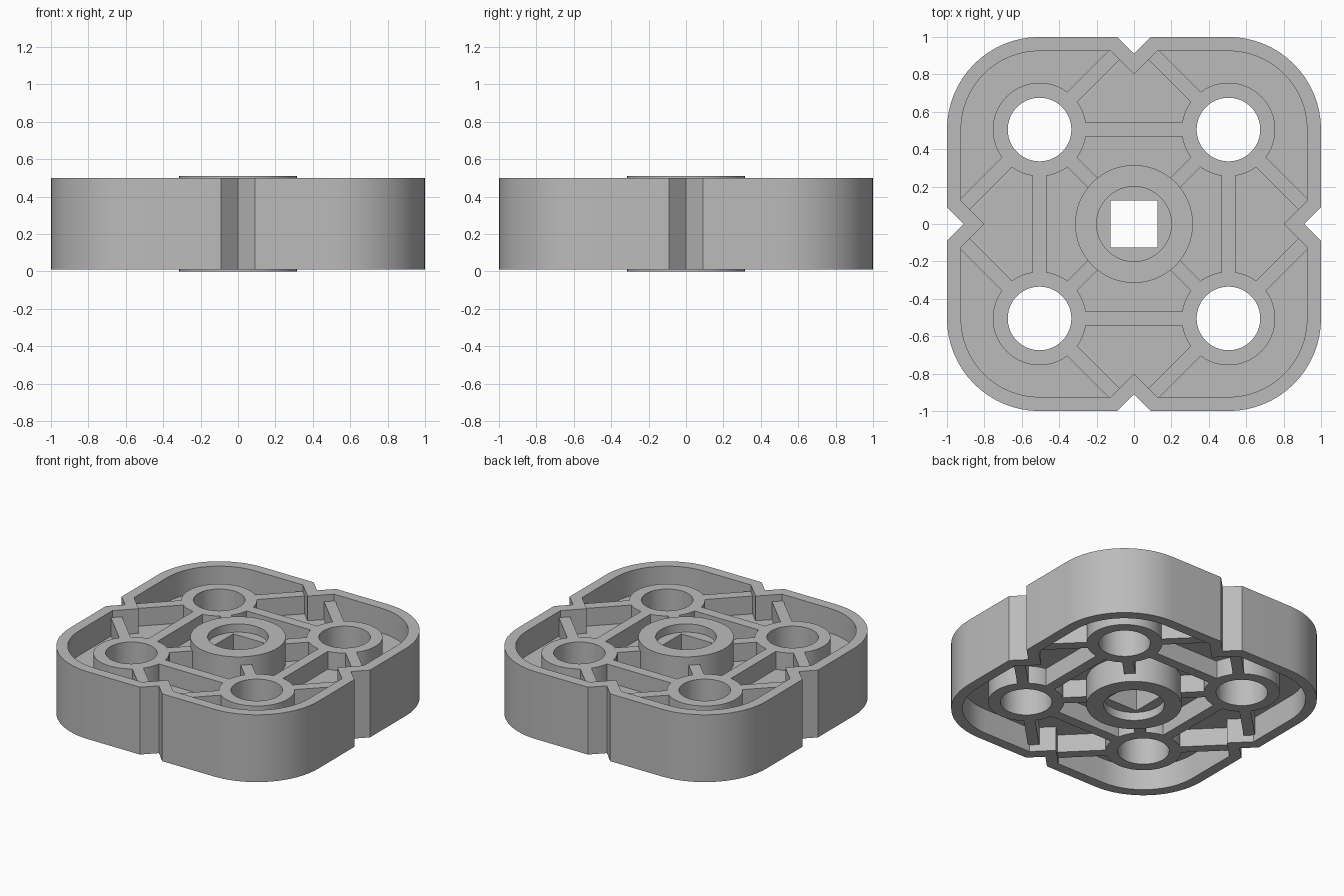
import bpy, bmesh
from math import pi, cos, sin, atan2
from mathutils import Vector

if "Cube" in bpy.data.objects:
    bpy.data.objects.remove(bpy.data.objects["Cube"], do_unlink=True)

# Single grey material
grey = bpy.data.materials.new("plain_grey")
grey.use_nodes = True
grey.diffuse_color = (0.5, 0.5, 0.5, 1)
grey.node_tree.nodes["Principled BSDF"].inputs["Base Color"].default_value = (0.5, 0.5, 0.5, 1)

SEG = 64
POST = 0.505          # post offset from the centre on both axes
RIB = 0.075           # rib and wall thickness
LOW, HIGH = 0.06, 0.45
SIGNS = [(1, 1), (-1, 1), (-1, -1), (1, -1)]


def finish(name, bm, smooth=True):
    bmesh.ops.recalc_face_normals(bm, faces=bm.faces)
    mesh = bpy.data.meshes.new(name)
    bm.to_mesh(mesh)
    bm.free()
    obj = bpy.data.objects.new(name, mesh)
    bpy.context.collection.objects.link(obj)
    mesh.materials.append(grey)
    if smooth:
        bpy.ops.object.select_all(action="DESELECT")
        obj.select_set(True)
        bpy.context.view_layer.objects.active = obj
        bpy.ops.object.shade_smooth_by_angle(angle=pi / 6)
    return obj


def circle(r, cx=0, cy=0):
    return [(cx + r * cos(2 * pi * i / SEG), cy + r * sin(2 * pi * i / SEG)) for i in range(SEG)]


def square(half):
    pts = []
    for x, y in circle(1):
        k = half / max(abs(x), abs(y))
        pts.append((x * k, y * k))
    return pts


def outline(inset, apex, shoulder):
    """Rounded square with a V notch in the middle of every side."""
    side, radius, pts = 1 - inset, 1 - POST - inset, []
    for q in range(4):
        quarter = [(apex, 0), (side, shoulder)]
        for i in range(17):
            a = pi / 2 * i / 16
            quarter.append((POST + radius * cos(a), POST + radius * sin(a)))
        quarter.append((shoulder, side))
        c, s = round(cos(q * pi / 2)), round(sin(q * pi / 2))
        pts += [(x * c - y * s, x * s + y * c) for x, y in quarter]
    return pts


def add_ring(bm, outer, inner, z0, z1):
    loops = [[bm.verts.new((x, y, z)) for x, y in pts]
             for pts, z in ((outer, z0), (outer, z1), (inner, z1), (inner, z0))]
    n = len(outer)
    for k in range(4):
        a, b = loops[k], loops[(k + 1) % 4]
        for i in range(n):
            j = (i + 1) % n
            bm.faces.new((a[i], a[j], b[j], b[i]))


def add_prism(bm, pts, z0, z1):
    lo = [bm.verts.new((x, y, z0)) for x, y in pts]
    hi = [bm.verts.new((x, y, z1)) for x, y in pts]
    bm.faces.new(lo[::-1])
    bm.faces.new(hi)
    for i in range(len(pts)):
        j = (i + 1) % len(pts)
        bm.faces.new((lo[i], lo[j], hi[j], hi[i]))


def add_rib(bm, start, end):
    a, b = Vector(start), Vector(end)
    d = (b - a).normalized() * RIB / 2
    n = Vector((-d.y, d.x))
    add_prism(bm, [a - n, b - n, b + n, a + n], LOW, HIGH)


# Outer wall
outer, inner = outline(0, 0.91, 0.09), outline(RIB, 0.8, 0.125)
bm = bmesh.new()
add_ring(bm, outer, inner, 0.01, 0.5)
finish("outer_wall", bm)

# Middle web with openings for the posts and the hub
bm = bmesh.new()
add_prism(bm, outline(0.04, 0.855, 0.105), 0.19, 0.32)
web = finish("middle_web", bm, smooth=False)
bm = bmesh.new()
add_prism(bm, circle(0.25), -0.1, 0.6)
for sx, sy in SIGNS:
    add_prism(bm, circle(0.21, sx * POST, sy * POST), -0.1, 0.6)
cutter = finish("web_cutter", bm, smooth=False)
cutter.hide_render = True
cut = web.modifiers.new("openings", "BOOLEAN")
cut.operation, cut.solver, cut.object = "DIFFERENCE", "EXACT", cutter
bpy.context.view_layer.objects.active = web
bpy.ops.object.modifier_apply(modifier=cut.name)
bpy.data.objects.remove(cutter, do_unlink=True)

# Hub ring and its recessed core with a square hole
bm = bmesh.new()
add_ring(bm, circle(0.315), circle(0.2), 0, 0.51)
finish("hub_ring", bm)
bm = bmesh.new()
add_ring(bm, circle(0.205), square(0.125), LOW, HIGH)
finish("hub_core", bm)

# Four hollow posts
for i, (sx, sy) in enumerate(SIGNS):
    bm = bmesh.new()
    add_ring(bm, circle(0.25, sx * POST, sy * POST), circle(0.17, sx * POST, sy * POST), LOW, HIGH)
    finish(f"post_{i + 1}", bm)

# Ribs joining posts to each other, to the hub and to the notches
bm = bmesh.new()
grip = 0.24
diag = grip * cos(pi / 4)
for s in (1, -1):
    add_rib(bm, (grip - POST, s * POST), (POST - grip, s * POST))
    add_rib(bm, (s * POST, grip - POST), (s * POST, POST - grip))
for sx, sy in SIGNS:
    hub = 0.305 * cos(pi / 4)
    add_rib(bm, (sx * hub, sy * hub), (sx * (POST - diag), sy * (POST - diag)))
    add_rib(bm, (sx * (POST - diag), sy * (POST + diag)), (sx * 0.085, sy * 0.925))
    add_rib(bm, (sx * (POST + diag), sy * (POST - diag)), (sx * 0.925, sy * 0.085))
finish("ribs", bm, smooth=False)
